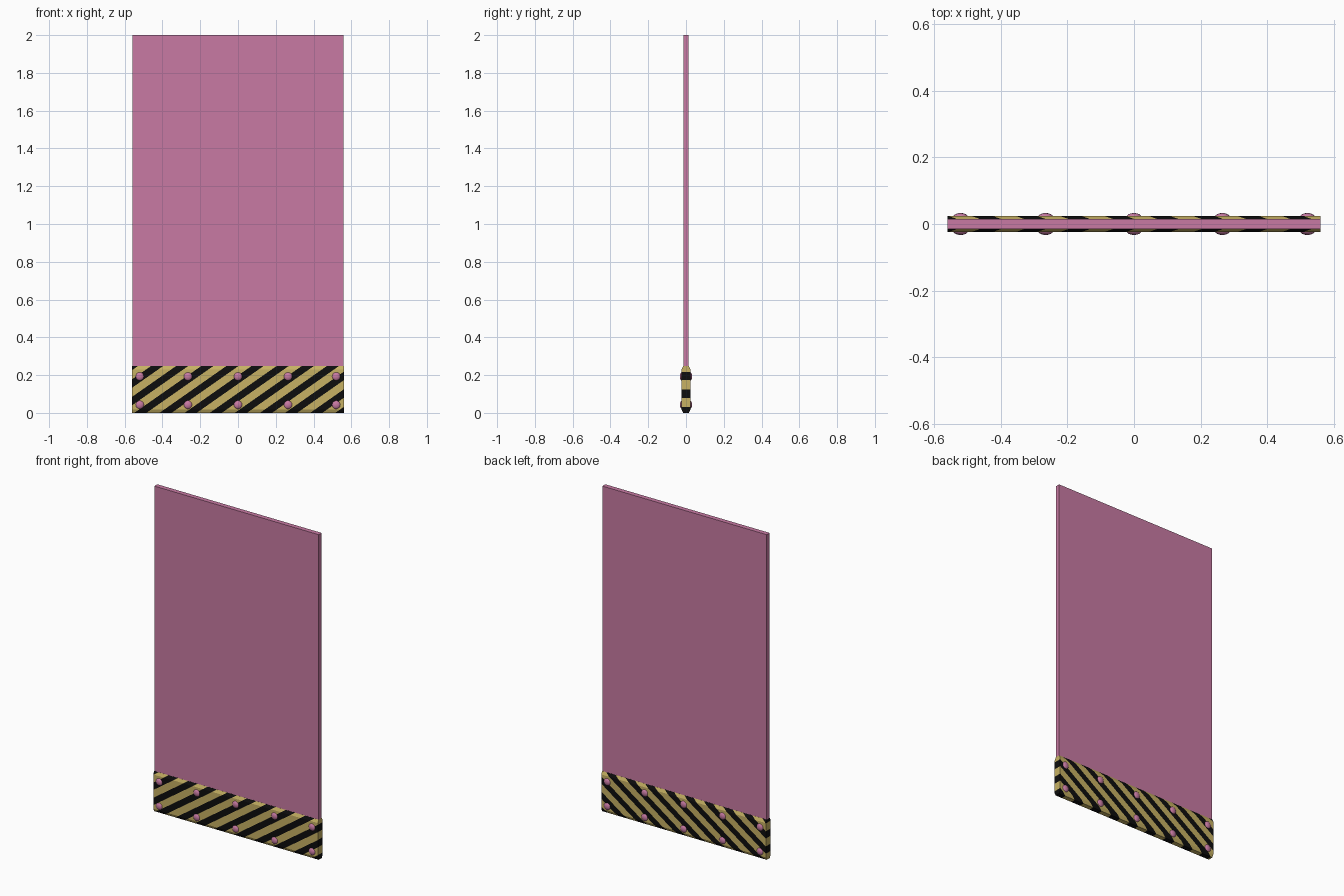
import bpy, bmesh
from mathutils import Vector, Matrix

if "Cube" in bpy.data.objects:
    bpy.data.objects.remove(bpy.data.objects["Cube"])

HALF_W, PLATE_H = 0.56, 0.247
PERIOD, SLOPE, PHASE = 0.133, 0.70, 0.015   # hazard stripes: u = x - z / SLOPE


def material(name, rgb):
    m = bpy.data.materials.new(name)
    m.diffuse_color = (*rgb, 1)
    m.use_nodes = True
    m.node_tree.nodes["Principled BSDF"].inputs["Base Color"].default_value = m.diffuse_color
    return m


pink = material("pink", (0.578, 0.195, 0.366))
gold = material("gold", (0.57, 0.44, 0.125))
black = material("black", (0.004, 0.004, 0.004))


def add_object(name, bm, mats):
    me = bpy.data.meshes.new(name)
    bmesh.ops.recalc_face_normals(bm, faces=bm.faces[:])
    bm.to_mesh(me)
    bm.free()
    for m in mats:
        me.materials.append(m)
    ob = bpy.data.objects.new(name, me)
    bpy.context.collection.objects.link(ob)
    return ob


# Door panel, standing inside the kick plate
bm = bmesh.new()
z0, z1 = 0.1, 2.0
bmesh.ops.create_cube(bm, size=1, matrix=Matrix.Translation((0, 0, (z0 + z1) / 2))
                      @ Matrix.Diagonal((2 * HALF_W - 0.001, 0.029, z1 - z0, 1)))
add_object("door_panel", bm, [pink])

# Kick plate: chamfered cross-section extruded across the width
half = [(0.015, 0), (0.024, 0.018), (0.024, PLATE_H - 0.018), (0.015, PLATE_H)]
profile = half + [(-y, z) for y, z in reversed(half)]
bm = bmesh.new()
face = bm.faces.new([bm.verts.new((-HALF_W, y, z)) for y, z in profile])
ext = bmesh.ops.extrude_face_region(bm, geom=[face])
bmesh.ops.translate(bm, vec=(2 * HALF_W, 0, 0),
                    verts=[v for v in ext["geom"] if isinstance(v, bmesh.types.BMVert)])
if not face.is_valid or len([f for f in bm.faces if abs(f.calc_center_median().x + HALF_W) < 1e-5]) == 0:
    bm.faces.new([v for v in bm.verts if v.co.x < 0])

# Diagonal stripes cut straight through the plate
normal = Vector((1, 0, -1 / SLOPE)).normalized()
for k in range(-10, 7):
    for edge in (-0.24, 0.24):
        u = PHASE + (k + edge) * PERIOD
        bmesh.ops.bisect_plane(bm, geom=bm.verts[:] + bm.edges[:] + bm.faces[:],
                               plane_co=(u, 0, 0), plane_no=normal, dist=1e-6)
for f in bm.faces:
    c = f.calc_center_median()
    t = (c.x - c.z / SLOPE - PHASE) / PERIOD
    f.material_index = 1 if abs(t - round(t)) < 0.24 else 0
add_object("kick_plate", bm, [gold, black])

# Domed rivets, two rows on each side
bm = bmesh.new()
for x in (-0.52, -0.265, 0, 0.265, 0.52):
    for z in (0.043, 0.193):
        for side in (-1, 1):
            bmesh.ops.create_uvsphere(
                bm, u_segments=16, v_segments=8, radius=1,
                matrix=Matrix.Translation((x, side * 0.020, z))
                @ Matrix.Diagonal((0.023, 0.013, 0.023, 1)))
for f in bm.faces:
    f.smooth = True
add_object("rivets", bm, [pink])
